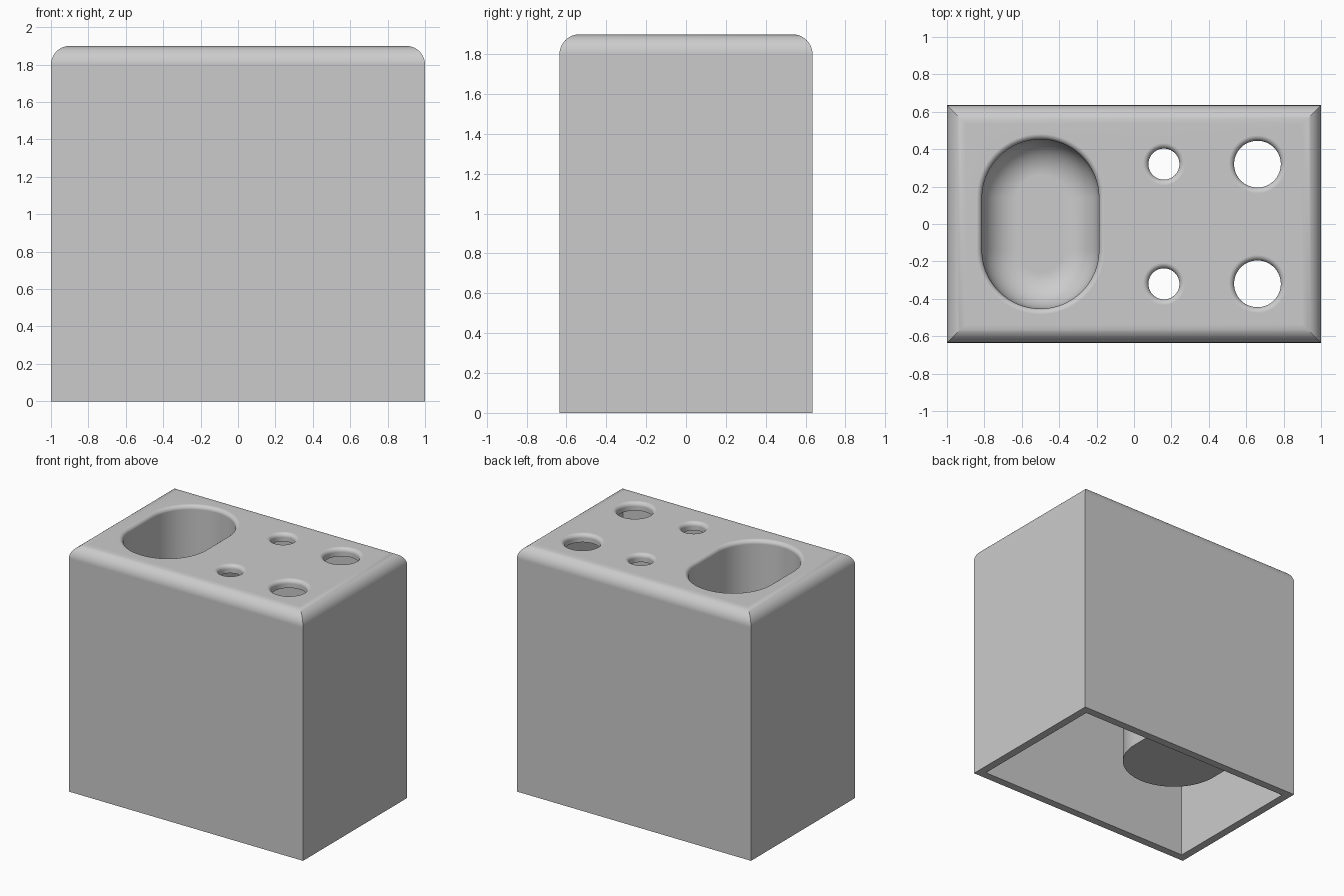
import bpy, bmesh, math

if "Cube" in bpy.data.objects:
    bpy.data.objects.remove(bpy.data.objects["Cube"], do_unlink=True)

WIDTH, DEPTH, HEIGHT = 1.0, 0.635, 1.9   # half width, half depth, full height
WALL = 0.0625
EDGE, RIM = 0.1, 0.03                    # rounding of the body and of the openings
CUP_X, CUP_R, CUP_HALF = -0.5, 0.3125, 0.14
CUP_BASE, CUP_FILLET = 0.44, 0.19

grey = bpy.data.materials.new("light grey")
grey.use_nodes = True
colour = (0.6, 0.6, 0.6, 1)
grey.diffuse_color = colour
grey.node_tree.nodes["Principled BSDF"].inputs["Base Color"].default_value = colour


def rectangle(offset):
    x, y = WIDTH + offset, DEPTH + offset
    return [(-x, -y), (x, -y), (x, y), (-x, y)]


def slot(cx, cy, radius, half=0.0, steps=32):
    """Outline of a circle, or of a round-ended slot stretched along y."""
    def outline(offset):
        r = radius + offset
        points = []
        for side in (0, 1):
            shift = half if side == 0 else -half
            for i in range(steps + 1 if half else steps):
                a = math.pi * (side + i / steps)
                points.append((cx + r * math.cos(a), cy + shift + r * math.sin(a)))
        return points
    return outline


def arc(offset, z, radius, start, end, steps=10):
    """Quarter round as (offset, z) pairs, angles in degrees."""
    angles = [math.radians(start + (end - start) * i / steps) for i in range(steps + 1)]
    return [(offset + radius * math.cos(a), z + radius * math.sin(a)) for a in angles]


def loft(name, outline, profile):
    """Closed solid through copies of an outline, one per (offset, z) pair."""
    bm = bmesh.new()
    rings = [[bm.verts.new((x, y, z)) for x, y in outline(o)] for o, z in profile]
    for low, high in zip(rings, rings[1:]):
        for i in range(len(low)):
            j = (i + 1) % len(low)
            bm.faces.new((low[i], low[j], high[j], high[i]))
    bm.faces.new(rings[0][::-1])
    bm.faces.new(rings[-1])
    bmesh.ops.recalc_face_normals(bm, faces=bm.faces[:])
    mesh = bpy.data.meshes.new(name)
    bm.to_mesh(mesh)
    bm.free()
    mesh.materials.append(grey)
    obj = bpy.data.objects.new(name, mesh)
    bpy.context.collection.objects.link(obj)
    return obj


def activate(obj):
    bpy.ops.object.select_all(action='DESELECT')
    obj.select_set(True)
    bpy.context.view_layer.objects.active = obj


def subtract(target, cutter):
    cutter.hide_render = True
    activate(target)
    mod = target.modifiers.new("cut", 'BOOLEAN')
    mod.operation, mod.solver, mod.object = 'DIFFERENCE', 'EXACT', cutter
    bpy.ops.object.modifier_apply(modifier=mod.name)
    bpy.data.objects.remove(cutter, do_unlink=True)


# Flared mouth shared by all openings
mouth = arc(RIM, HEIGHT - RIM, RIM, 180, 90, 6) + [(RIM, HEIGHT + 0.1)]

# Outer block with a rounded, mitred top edge
holder = loft("holder_body", rectangle,
              [(0, 0)] + arc(-EDGE, HEIGHT - EDGE, EDGE, 0, 90))

# Hollow underside, leaving the hanging cup in place
cavity = loft("cavity_cutter", rectangle, [(-WALL, -0.1), (-WALL, HEIGHT - WALL)])
cup_outer = loft("cup_outer", slot(CUP_X, 0, CUP_R + WALL, CUP_HALF),
                 [(0, CUP_BASE), (0, HEIGHT + 0.1)])
subtract(cavity, cup_outer)
subtract(holder, cavity)

# Cup interior with a rounded floor
floor = CUP_BASE + WALL
cup_profile = arc(-CUP_FILLET, floor + CUP_FILLET, CUP_FILLET, -90, 0)
subtract(holder, loft("cup_cutter", slot(CUP_X, 0, CUP_R, CUP_HALF), cup_profile + mouth))

# Two small and two large round holes through the top
for x, radius in ((0.16, 0.083), (0.66, 0.125)):
    for y in (-0.32, 0.32):
        subtract(holder, loft("hole_cutter", slot(x, y, radius),
                              [(0, HEIGHT - 0.2)] + mouth))

# Smooth rounds, crisp flat faces
activate(holder)
bpy.ops.object.shade_smooth_by_angle(angle=math.radians(30))
weighted = holder.modifiers.new("weighted_normals", 'WEIGHTED_NORMAL')
weighted.keep_sharp = True
